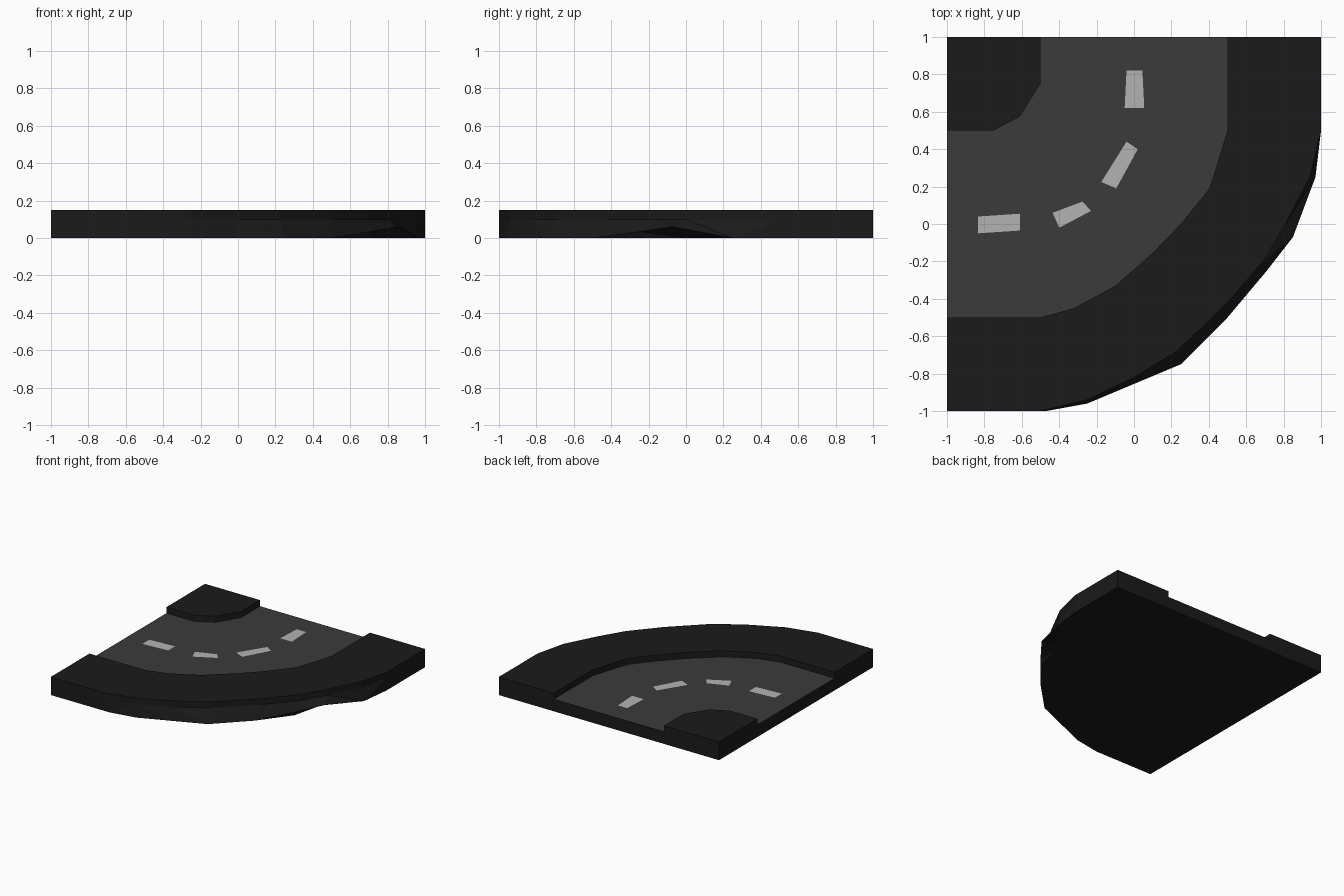
import bpy, bmesh

if "Cube" in bpy.data.objects:
    bpy.data.objects.remove(bpy.data.objects["Cube"])

ROAD_Z, CURB_Z = 0.10, 0.15


def material(name, v):
    m = bpy.data.materials.new(name)
    m.diffuse_color = (v, v, v, 1)
    m.use_nodes = True
    m.node_tree.nodes["Principled BSDF"].inputs["Base Color"].default_value = m.diffuse_color
    return m


curb_mat = material("dark_curb", 0.0105)
road_mat = material("asphalt", 0.044)
dash_mat = material("lane_paint", 0.45)


def build(name, loops, mat, cap_top=True, cap_bottom=False):
    """Skin a stack of closed loops (bottom to top, counter-clockwise)."""
    bm = bmesh.new()
    rings = [[bm.verts.new(p) for p in loop] for loop in loops]
    for a, b in zip(rings, rings[1:]):
        for i in range(len(a)):
            j = (i + 1) % len(a)
            bm.faces.new((a[i], a[j], b[j], b[i]))
    if cap_top:
        bm.faces.new(rings[-1])
    if cap_bottom:
        bm.faces.new(rings[0][::-1])
    bmesh.ops.remove_doubles(bm, verts=bm.verts, dist=0.0005)
    # split concave caps and bent skirt quads into clean flat triangles
    bmesh.ops.triangulate(bm, faces=bm.faces[:])
    me = bpy.data.meshes.new(name)
    bm.to_mesh(me)
    bm.free()
    me.materials.append(mat)
    ob = bpy.data.objects.new(name, me)
    bpy.context.collection.objects.link(ob)
    return ob


def at(points, z):
    return [(x, y, z) for x, y in points]


# Plan profiles
outer_top = [(-0.5, -1), (-0.25, -0.94), (0, -0.82), (0.23, -0.68), (0.5, -0.42),
             (0.69, -0.2), (0.81, 0), (0.94, 0.25), (1, 0.5)]
skirt = [(-0.47, -1, 0), (-0.25, -0.96, 0), (0, -0.855, 0), (0.25, -0.75, 0), (0.5, -0.5, 0),
         (0.71, -0.25, 0.035), (0.85, -0.07, 0.06), (0.97, 0.25, 0), (1, 0.5, 0)]
bottom = [(x, y, 0) for x, y, z in skirt]
bottom[5], bottom[6] = (0.69, -0.25, 0), (0.75, 0, 0)
road_outer = [(-1, -0.5), (-0.5, -0.5), (-0.32, -0.45), (-0.1, -0.33), (0.1, -0.155),
              (0.25, 0), (0.4, 0.185), (0.42, 0.24), (0.5, 0.5), (0.5, 1)]
road_inner = [(-1, 0.5), (-0.75, 0.5), (-0.61, 0.575), (-0.5, 0.75), (-0.5, 1)]


def tile(mid, z):
    return [(-1, 1, z), (-1, -1, z)] + mid + [(1, 1, z)]


# Base slab with undercut outer skirt
build("base_slab", [tile(bottom, 0), tile(skirt, 0), tile(at(outer_top, ROAD_Z), ROAD_Z)],
      curb_mat, cap_top=False, cap_bottom=True)

# Sunken road surface
build("road_surface", [at(road_outer + road_inner[::-1], ROAD_Z)], road_mat)

# Raised curbs
outer_curb = [(-1, -1)] + outer_top + [(1, 1)] + road_outer[::-1]
inner_curb = road_inner + [(-1, 1)]
for name, prof in (("outer_curb", outer_curb), ("inner_curb", inner_curb)):
    build(name, [at(prof, ROAD_Z), at(prof, CURB_Z)], curb_mat)

# Painted lane dashes
dashes = [
    [(-0.05, 0.62), (0.055, 0.62), (0.045, 0.82), (-0.04, 0.82)],
    [(-0.175, 0.225), (-0.095, 0.19), (0.02, 0.4), (-0.04, 0.44)],
    [(-0.435, 0.06), (-0.4, -0.02), (-0.23, 0.07), (-0.275, 0.12)],
    [(-0.835, -0.05), (-0.61, -0.035), (-0.61, 0.055), (-0.835, 0.04)],
]
for i, d in enumerate(dashes):
    build(f"lane_dash_{i + 1}", [at(d, ROAD_Z + 0.002)], dash_mat)
